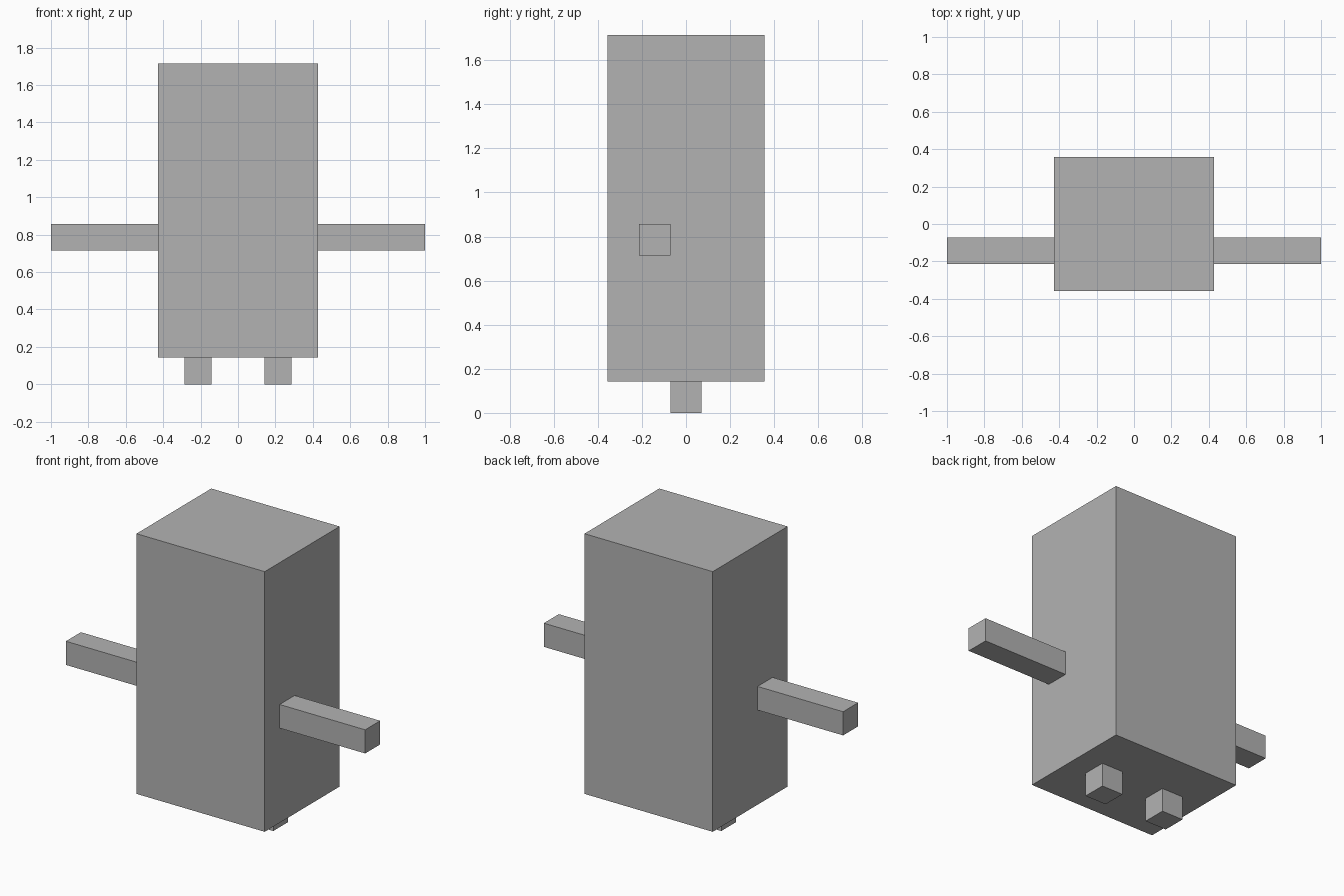
import bpy

if "Cube" in bpy.data.objects:
    bpy.data.objects.remove(bpy.data.objects["Cube"])

U = 1 / 7  # base module of the figure

grey = bpy.data.materials.new("plain grey")
grey.diffuse_color = (0.45, 0.45, 0.45, 1)
grey.use_nodes = True
grey.node_tree.nodes["Principled BSDF"].inputs["Base Color"].default_value = grey.diffuse_color


def box(name, low, high):
    """Flat-sided box between two corners, given in modules."""
    bpy.ops.mesh.primitive_cube_add(
        size=1, location=[(a + b) / 2 * U for a, b in zip(low, high)])
    ob = bpy.context.object
    ob.name = name
    ob.scale = [(b - a) * U for a, b in zip(low, high)]
    bpy.ops.object.transform_apply(location=False, rotation=False, scale=True)
    ob.data.materials.append(grey)
    return ob


# Tall body block
box("body", (-3, -2.5, 1), (3, 2.5, 12))

# Arms sit forward of centre, legs stand below the body
for side, s in (("left", -1), ("right", 1)):
    xa, xb = sorted((3 * s, 7 * s))
    box(side + "_arm", (xa, -1.5, 5), (xb, -0.5, 6))
    xa, xb = sorted((1 * s, 2 * s))
    box(side + "_leg", (xa, -0.5, 0), (xb, 0.5, 1))
